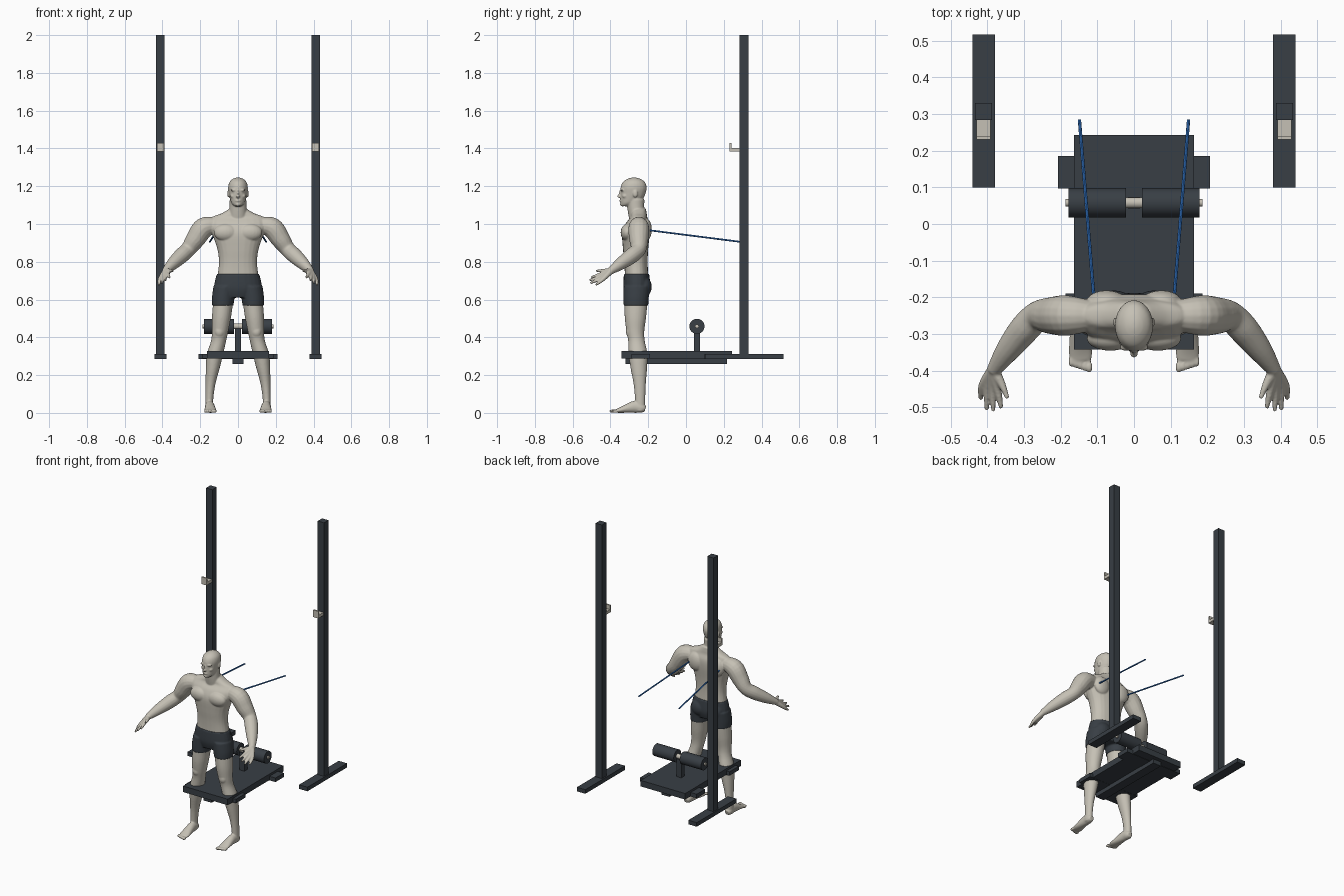
import bpy, bmesh, math
from mathutils import Vector, Matrix

cube = bpy.data.objects.get("Cube")
if cube:
    bpy.data.objects.remove(cube, do_unlink=True)


def material(name, rgb):
    mat = bpy.data.materials.new(name)
    mat.use_nodes = True
    color = (*rgb, 1)
    mat.diffuse_color = color
    mat.node_tree.nodes["Principled BSDF"].inputs["Base Color"].default_value = color
    return mat


DARK = material("charcoal", (.04, .049, .059))
PALE = material("warm grey", (.56, .53, .46))
BLUE = material("band blue", (.03, .17, .55))


def add_object(name, bm, mat):
    bmesh.ops.recalc_face_normals(bm, faces=bm.faces)
    mesh = bpy.data.meshes.new(name)
    bm.to_mesh(mesh)
    bm.free()
    mesh.materials.append(mat)
    obj = bpy.data.objects.new(name, mesh)
    bpy.context.collection.objects.link(obj)
    return obj


def box(name, mat, xs, ys, zs):
    bm = bmesh.new()
    size = [b - a for a, b in (xs, ys, zs)]
    center = Vector([(a + b) / 2 for a, b in (xs, ys, zs)])
    bmesh.ops.create_cube(bm, size=1, matrix=Matrix.Translation(center) @ Matrix.Diagonal((*size, 1)))
    return add_object(name, bm, mat)


def rod(name, mat, start, end, radius, sides=32):
    start, end = Vector(start), Vector(end)
    axis = end - start
    turn = axis.to_track_quat('Z', 'Y').to_matrix().to_4x4()
    bm = bmesh.new()
    bmesh.ops.create_cone(bm, cap_ends=True, segments=sides, radius1=radius, radius2=radius,
                          depth=axis.length, matrix=Matrix.Translation((start + end) / 2) @ turn)
    obj = add_object(name, bm, mat)
    bpy.ops.object.select_all(action='DESELECT')
    obj.select_set(True)
    bpy.context.view_layer.objects.active = obj
    bpy.ops.object.shade_smooth_by_angle()
    return obj


def spline(keys, steps=5):
    """Smoothly interpolate a list of equal-length tuples."""
    keys = [Vector(k) for k in keys]
    padded = [keys[0]] + keys + [keys[-1]]
    out = []
    for i in range(len(keys) - 1):
        p, q, r, s = padded[i:i + 4]
        for n in range(steps):
            t = n / steps
            out.append(q + (r - p) * (t / 2) + (p * 2 - q * 5 + r * 4 - s) * (t * t / 2)
                       + (q * 3 - p - r * 3 + s) * (t ** 3 / 2))
    return out + [keys[-1]]


def loft(bm, keys, side=1, upright=True, sides=24, square=1):
    """Skin elliptical rings (x, y, z, half width, half depth)."""
    rings = spline(keys)
    centers = [Vector(r[:3]) for r in rings]
    loops = []
    for i, ring in enumerate(rings):
        u, v = Vector((1, 0, 0)), Vector((0, 1, 0))
        if not upright:
            t = centers[min(i + 1, len(rings) - 1)] - centers[max(i - 1, 0)]
            u = t.cross(Vector((0, 0, 1))).normalized()
            v = u.cross(t).normalized()
        loop = []
        for k in range(sides):
            angle = math.tau * k / sides
            c, s = [math.copysign(abs(w) ** square, w) for w in (math.cos(angle), math.sin(angle))]
            p = centers[i] + u * (c * ring[3]) + v * (s * ring[4])
            loop.append(bm.verts.new((p.x * side, p.y, p.z)))
        loops.append(loop)
    for a, b in zip(loops, loops[1:]):
        for k in range(sides):
            j = (k + 1) % sides
            bm.faces.new((a[k], a[j], b[j], b[k]))
    bm.faces.new(loops[0])
    bm.faces.new(loops[-1])


def tube(bm, keys, side):
    """Round limb through (x, y, z, radius) points."""
    loft(bm, [(*k, k[3]) for k in keys], side, upright=False, sides=16)


def ball(bm, center, radii, side=1):
    place = Matrix.Translation((center[0] * side, center[1], center[2]))
    bmesh.ops.create_uvsphere(bm, u_segments=20, v_segments=14, radius=1,
                              matrix=place @ Matrix.Diagonal((*radii, 1)))


def fuse(obj, voxel, rounds):
    """Melt overlapping volumes into one smooth skin."""
    remesh = obj.modifiers.new("fuse", 'REMESH')
    remesh.mode = 'VOXEL'
    remesh.voxel_size = voxel
    remesh.use_smooth_shade = True
    smooth = obj.modifiers.new("soften", 'SMOOTH')
    smooth.factor = .5
    smooth.iterations = rounds


# Uprights with feet and bar hooks
for side, label in ((1, "left"), (-1, "right")):
    def span(a, b):
        return sorted((a * side, b * side))
    box(label + "_upright", DARK, span(.388, .434), (.284, .33), (.312, 2))
    box(label + "_upright_foot", DARK, span(.379, .441), (.1, .517), (.286, .313))
    box(label + "_hook_arm", PALE, span(.392, .43), (.235, .285), (1.383, 1.403))
    box(label + "_hook_lip", PALE, span(.392, .43), (.23, .24), (1.383, 1.43))
    # Elastic band and foam roller
    rod(label + "_band", BLUE, (.108 * side, -.22, .97), (.149 * side, .285, .906), .0045, 12)
    rod(label + "_roller", DARK, (.022 * side, .058, .458), (.179 * side, .058, .458), .04)

# Low platform on a rail with two cross bars
box("platform", DARK, (-.164, .164), (-.342, .243), (.288, .328))
box("front_cross_bar", DARK, (-.187, .187), (-.288, -.19), (.287, .313))
box("rear_cross_bar", DARK, (-.208, .208), (.097, .185), (.286, .313))
box("center_rail", DARK, (-.03, .03), (-.32, .217), (.26, .289))
box("roller_post", DARK, (-.017, .017), (.042, .074), (.32, .447))
rod("roller_axle", PALE, (-.187, .058, .458), (.187, .058, .458), .01)
rod("roller_collar", PALE, (-.022, .058, .458), (.022, .058, .458), .015)

# Figure: torso, neck and head
bm = bmesh.new()
loft(bm, [(0, -.26, .61, .07, .055), (0, -.26, .66, .118, .066), (0, -.262, .73, .108, .062),
          (0, -.265, .8, .101, .062), (0, -.267, .87, .11, .067), (0, -.265, .95, .138, .073),
          (0, -.257, 1, .155, .064), (0, -.25, 1.035, .14, .045), (0, -.25, 1.055, .09, .042),
          (0, -.25, 1.08, .046, .038)], square=.88)
loft(bm, [(0, -.255, 1.03, .052, .047), (0, -.265, 1.08, .046, .045), (0, -.267, 1.13, .044, .047)])
loft(bm, [(0, -.325, 1.094, .018, .018), (0, -.305, 1.11, .034, .042), (0, -.288, 1.135, .043, .06),
          (0, -.28, 1.165, .049, .067), (0, -.277, 1.195, .052, .069), (0, -.276, 1.222, .045, .058),
          (0, -.276, 1.239, .027, .034), (0, -.276, 1.246, .008, .01)])
# Nose, lips and chin
ball(bm, (0, -.352, 1.146), (.011, .013, .008))
ball(bm, (0, -.347, 1.16), (.006, .009, .02))
ball(bm, (0, -.345, 1.123), (.015, .008, .006))
ball(bm, (0, -.337, 1.104), (.015, .013, .011))

for side in (1, -1):
    # Brow, cheek and ear
    ball(bm, (.02, -.337, 1.179), (.02, .01, .006), side)
    ball(bm, (.027, -.322, 1.148), (.014, .016, .012), side)
    ball(bm, (.051, -.268, 1.16), (.006, .013, .02), side)
    # Chest, shoulder blade and knee
    ball(bm, (.065, -.312, .955), (.064, .034, .045), side)
    ball(bm, (.075, -.212, .97), (.055, .031, .06), side)
    ball(bm, (.098, -.3, .43), (.025, .018, .03), side)
    # Arm
    tube(bm, [(.11, -.25, .995, .04), (.18, -.25, .98, .055), (.225, -.25, .92, .051),
              (.263, -.252, .867, .041), (.3, -.288, .832, .041), (.345, -.345, .79, .033),
              (.385, -.402, .75, .019)], side)
    # Fingers and thumb, each growing out of the wrist
    wrist = (.384, -.398, .75, .017)
    tips = ((.362, -.503, .717), (.384, -.511, .702), (.402, -.507, .687), (.418, -.478, .677))
    for n, tip in enumerate(tips):
        knuckle = (.372 + .014 * n, -.453 + .004 * n, .733 - .009 * n, .011)
        tube(bm, [wrist, knuckle, (*tip, .006)], side)
    tube(bm, [wrist, (.362, -.435, .752, .011), (.345, -.476, .752, .006)], side)
    # Leg
    loft(bm, [(.065, -.26, .66, .058, .064), (.08, -.265, .57, .053, .06), (.088, -.268, .5, .05, .056),
              (.095, -.268, .43, .043, .047), (.103, -.262, .38, .04, .044), (.122, -.254, .31, .043, .05),
              (.133, -.25, .24, .037, .044), (.146, -.245, .15, .026, .032),
              (.152, -.243, .07, .021, .027), (.152, -.243, .01, .022, .026)], side)
    # Foot and toes
    loft(bm, [(.151, -.216, .02, .016, .016), (.151, -.235, .026, .024, .026), (.149, -.27, .032, .025, .032),
              (.148, -.31, .024, .028, .024), (.146, -.35, .014, .032, .014),
              (.145, -.372, .01, .029, .009)], side, upright=False)
    for n in range(5):
        reach = -.39 + .004 * n
        size = .009 if n == 0 else .007
        ball(bm, (.122 + .0125 * n, reach, .009), (size, .016, .009), side)
fuse(add_object("figure", bm, PALE), .004, 4)

# Shorts
bm = bmesh.new()
loft(bm, [(0, -.262, .735, .113, .067), (0, -.26, .66, .126, .072), (0, -.26, .61, .09, .06)], square=.9)
for side in (1, -1):
    loft(bm, [(.068, -.26, .67, .062, .07), (.078, -.264, .61, .06, .067),
              (.081, -.265, .567, .057, .065)], side)
    ball(bm, (.055, -.225, .667), (.057, .044, .055), side)
fuse(add_object("shorts", bm, DARK), .005, 3)
